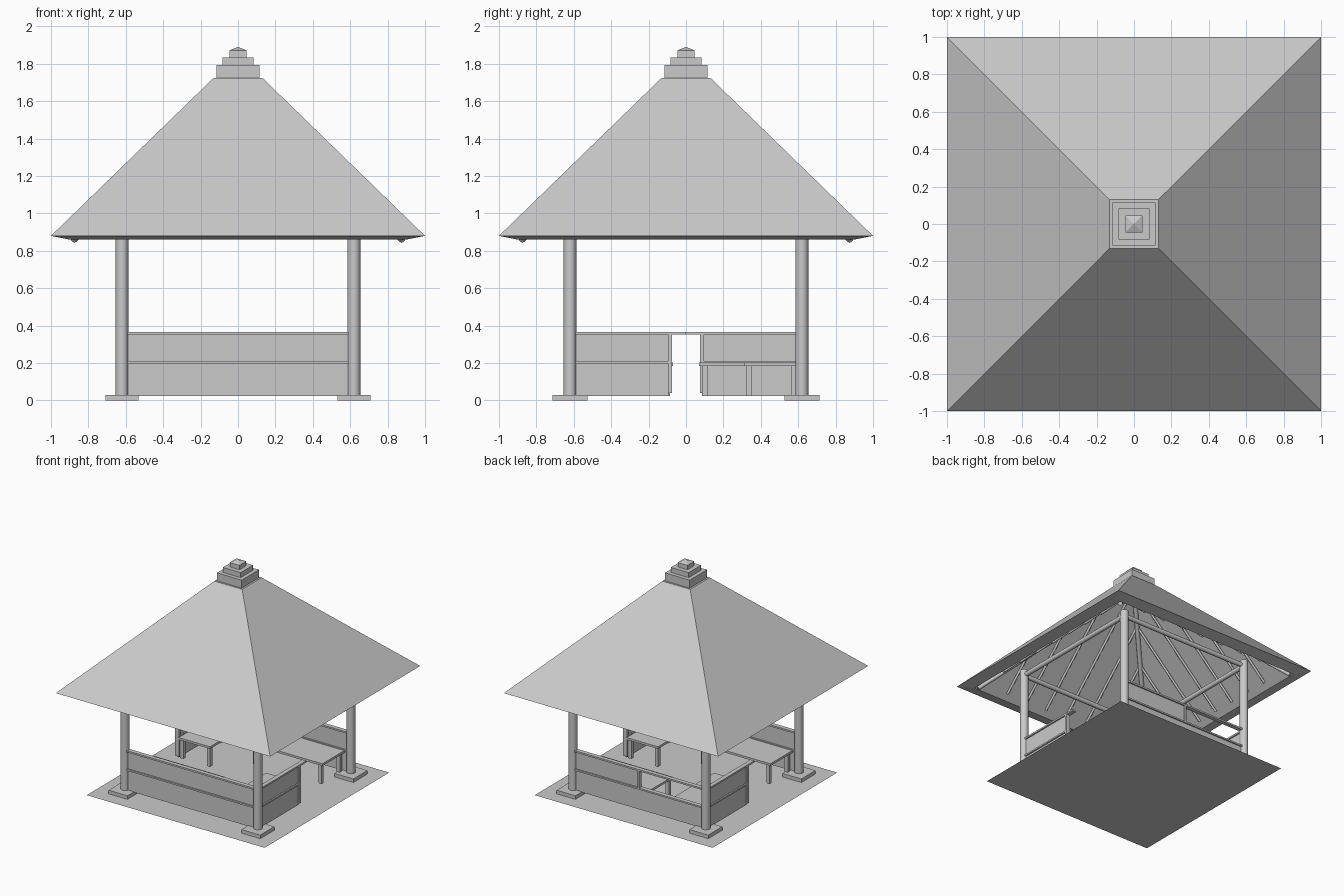
import bpy, bmesh, math
from mathutils import Vector, Matrix

cube = bpy.data.objects.get("Cube")
if cube:
    bpy.data.objects.remove(cube, do_unlink=True)

grey = bpy.data.materials.new("plain_grey")
grey.use_nodes = True
colour = (0.59, 0.59, 0.59, 1)
grey.diffuse_color = colour
grey.node_tree.nodes["Principled BSDF"].inputs["Base Color"].default_value = colour


def finish(name, bm):
    bmesh.ops.recalc_face_normals(bm, faces=bm.faces)
    mesh = bpy.data.meshes.new(name)
    bm.to_mesh(mesh)
    bm.free()
    mesh.materials.append(grey)
    obj = bpy.data.objects.new(name, mesh)
    bpy.context.collection.objects.link(obj)
    return obj


def box(name, x, y, z):
    """Box from (low, high) pairs along each axis."""
    bm = bmesh.new()
    bmesh.ops.create_cube(bm, size=1)
    for v in bm.verts:
        for i, (lo, hi) in enumerate((x, y, z)):
            v.co[i] = hi if v.co[i] > 0 else lo
    return finish(name, bm)


def rod(name, a, b, radius, sides=8):
    """Round pole between two points."""
    a, b = Vector(a), Vector(b)
    axis = b - a
    bm = bmesh.new()
    turn = axis.to_track_quat("Z", "Y").to_matrix().to_4x4()
    bmesh.ops.create_cone(bm, cap_ends=True, segments=sides, radius1=radius, radius2=radius,
                          depth=axis.length, matrix=Matrix.Translation((a + b) / 2) @ turn)
    for f in bm.faces:
        f.smooth = len(f.verts) == 4
    for e in bm.edges:
        e.smooth = all(len(f.verts) == 4 for f in e.link_faces)
    return finish(name, bm)


def square_loft(name, profile):
    """Closed square solid through (half width, height) rings."""
    bm = bmesh.new()
    rings = [[bm.verts.new((r * sx, r * sy, z)) for sx, sy in ((-1, -1), (1, -1), (1, 1), (-1, 1))]
             for r, z in profile]
    for low, high in zip(rings, rings[1:]):
        for i in range(4):
            j = (i + 1) % 4
            bm.faces.new((low[i], low[j], high[j], high[i]))
    bm.faces.new(rings[0])
    bm.faces.new(rings[-1])
    return finish(name, bm)


def spin(v, quarter):
    return Matrix.Rotation(quarter * math.pi / 2, 3, "Z") @ Vector(v)


def around(centre, half):
    return (centre - half, centre + half)


def flip(pair):
    return (-pair[1], -pair[0])


# Floor sheet
bm = bmesh.new()
bmesh.ops.create_grid(bm, x_segments=1, y_segments=1, size=0.83)
finish("floor", bm)

# Roof shell with sloping eaves, hollow inside, and stepped cap
square_loft("roof", [(0.07, 1.662), (0.9, 0.86), (1.0, 0.88), (0.13, 1.725)])
square_loft("roof_cap", [(0.115, 1.72), (0.115, 1.793), (0.083, 1.793), (0.083, 1.835),
                         (0.045, 1.835), (0.045, 1.872), (0.001, 1.89)])

# Posts, pads, tie beams and rafters, one set per quarter turn
P = 0.62
for q in range(4):
    post = spin((P, P, 0), q)
    up = Vector((0, 0, 1))
    rod("post", post + up * 0.02, post + up * 0.995, 0.034, 16)
    box("post_pad", around(post.x, 0.088), around(post.y, 0.094), (0, 0.03))
    rod("tie_beam", spin((P, -P, 0.955), q), spin((P, P, 0.955), q), 0.02)
    rod("hip_rafter", spin((0.88, 0.88, 0.858), q), spin((0.08, 0.08, 1.63), q), 0.018)
    for k in range(-3, 4):
        side = k * 0.2
        top = max(abs(side), 0.08)
        rod("rafter", spin((0.85, side, 0.895), q),
            spin((top, side, 0.895 + (0.85 - top) * 0.9655), q), 0.01)

# Railings: panels between a middle rail and a top rail
LOWER, MIDDLE, UPPER, TOP = (0.025, 0.197), (0.197, 0.21), (0.21, 0.352), (0.352, 0.366)
panel, rail = around(P, 0.006), around(P, 0.018)
full = (-0.6, 0.6)

for name, side in (("front", flip), ("back", tuple)):
    box(name + "_lower_panel", full, side(panel), LOWER)
    box(name + "_middle_rail", full, side(rail), MIDDLE)
    box(name + "_top_rail", full, side(rail), TOP)

# The back is open above the middle rail on one half
box("front_upper_panel", full, flip(panel), UPPER)
box("back_upper_panel", (0, 0.6), panel, UPPER)
box("back_stud", around(0, 0.008), rail, UPPER)

# Half railings and corner counters, alike under a half turn
for name, side in (("left", tuple), ("right", flip)):
    def part(label, x, y, z):
        box(name + label, side(x), side(y), z)

    length = (-0.6, -0.09)
    part("_lower_panel", panel, length, LOWER)
    part("_upper_panel", panel, length, UPPER)
    part("_middle_rail", rail, length, MIDDLE)
    part("_top_rail", rail, (-0.6, 0), TOP)
    part("_end_post", rail, (-0.095, -0.074), (0.04, 0.352))

    # Counter along the long side, and one along the opposite half railing
    slab = (0.185, 0.203)
    part("_long_counter_top", (-0.09, 0.57), (0.31, 0.61), slab)
    part("_short_counter_top", (-0.61, -0.31), (0.07, 0.61), slab)
    for x, y in ((0.54, 0.335), (0.54, 0.58), (-0.07, 0.335), (-0.07, 0.58),
                 (-0.335, 0.1), (-0.585, 0.1), (-0.335, 0.58)):
        part("_counter_leg", around(x, 0.015), around(y, 0.015), (0.025, 0.185))
